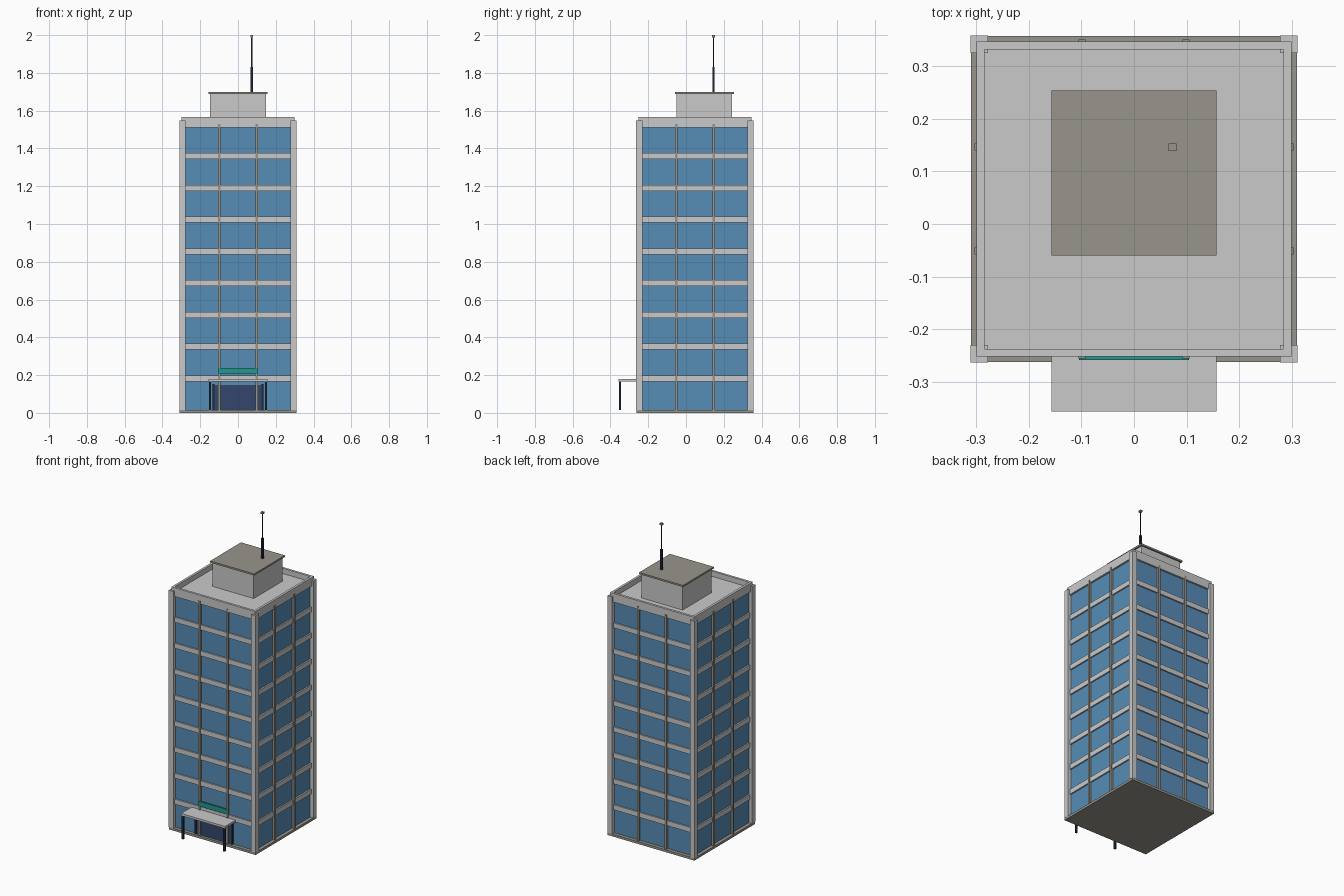
import bpy, bmesh

if "Cube" in bpy.data.objects:
    bpy.data.objects.remove(bpy.data.objects["Cube"])

CY = 0.0475        # tower centre in y
BASE = 0.015       # top of plinth
FLOOR = 0.168      # storey height
FLOORS = 9
TOP = BASE + FLOOR * FLOORS


def material(name, rgb):
    m = bpy.data.materials.new(name)
    lin = [(c / 255 / 12.92) if c < 11 else ((c / 255 + 0.055) / 1.055) ** 2.4 for c in rgb]
    m.diffuse_color = (*lin, 1)
    m.use_nodes = True
    m.node_tree.nodes["Principled BSDF"].inputs["Base Color"].default_value = m.diffuse_color
    return m


CONCRETE = material("light concrete", (202, 202, 202))
STONE = material("warm grey stone", (153, 149, 140))
GLASS = material("blue glass", (86, 140, 182))
DOOR = material("dark blue door", (51, 70, 107))
STEEL = material("dark steel", (31, 41, 58))
TEAL = material("teal sign", (36, 150, 143))


def boxes(name, mat, *ranges):
    """One object made of boxes given as (x0, x1, y0, y1, z0, z1)."""
    bm = bmesh.new()
    for x0, x1, y0, y1, z0, z1 in ranges:
        vs = bmesh.ops.create_cube(bm, size=1)["verts"]
        for v in vs:
            v.co = (x1 if v.co.x > 0 else x0, y1 if v.co.y > 0 else y0, z1 if v.co.z > 0 else z0)
    me = bpy.data.meshes.new(name)
    bm.to_mesh(me)
    bm.free()
    me.materials.append(mat)
    ob = bpy.data.objects.new(name, me)
    bpy.context.collection.objects.link(ob)
    return ob


def block(half, z0, z1, cy=CY):
    return (-half, half, cy - half, cy + half, z0, z1)


def column(x, y, half, z0, z1):
    return (x - half, x + half, y - half, y + half, z0, z1)


# Tower body
boxes("plinth", STONE, block(0.31, 0, BASE))
boxes("glass_body", GLASS, block(0.288, BASE, TOP - 0.016))
boxes("floor_bands", CONCRETE,
      *[block(0.297, BASE + FLOOR * i - 0.016, BASE + FLOOR * i + 0.016) for i in range(1, FLOORS)])
boxes("roof_slab", CONCRETE, block(0.299, TOP - 0.016, TOP + 0.006))
boxes("corner_posts", CONCRETE,
      *[column(sx * 0.2945, CY + sy * 0.2945, 0.0165, BASE, 1.547) for sx in (-1, 1) for sy in (-1, 1)])

# Vertical mullions, two on every side
mullions = []
for s in (-1, 1):
    for t in (-0.099, 0.099):
        mullions.append(column(t, CY + s * 0.2965, 0.007, BASE, 1.53))
        mullions.append(column(s * 0.2965, CY + t, 0.007, BASE, 1.53))
boxes("mullions", STONE, *mullions)

# Parapet around the roof
parapet = []
for s in (-1, 1):
    a, b = sorted((s * 0.285, s * 0.30))
    parapet.append((-0.30, 0.30, CY + a, CY + b, TOP - 0.016, 1.567))
    parapet.append((a, b, CY - 0.285, CY + 0.285, TOP - 0.016, 1.567))
boxes("parapet", CONCRETE, *parapet)

# Rooftop plant room and antenna
boxes("plant_room", CONCRETE, block(0.147, TOP, 1.688, 0.0975))
boxes("plant_room_cap", STONE, block(0.157, 1.688, 1.699, 0.0975))
boxes("antenna_mast", STEEL, column(0.073, 0.146, 0.006, 1.699, 1.83),
      column(0.073, 0.146, 0.003, 1.83, 1.988))
boxes("antenna_tip", STONE, column(0.073, 0.146, 0.0075, 1.987, 2.0))

# Entrance
boxes("entrance_door", DOOR, (-0.127, 0.127, -0.247, -0.239, BASE, 0.147))
boxes("door_jambs", STEEL, *[column(s * 0.13, -0.245, 0.005, BASE, 0.152) for s in (-1, 1)])
boxes("canopy", CONCRETE, (-0.157, 0.157, -0.357, -0.242, 0.166, 0.18))
boxes("canopy_posts", STEEL, *[column(s * 0.148, -0.349, 0.006, BASE, 0.166) for s in (-1, 1)])
boxes("sign_panel", TEAL, (-0.105, 0.105, -0.259, -0.25, 0.205, 0.237))
